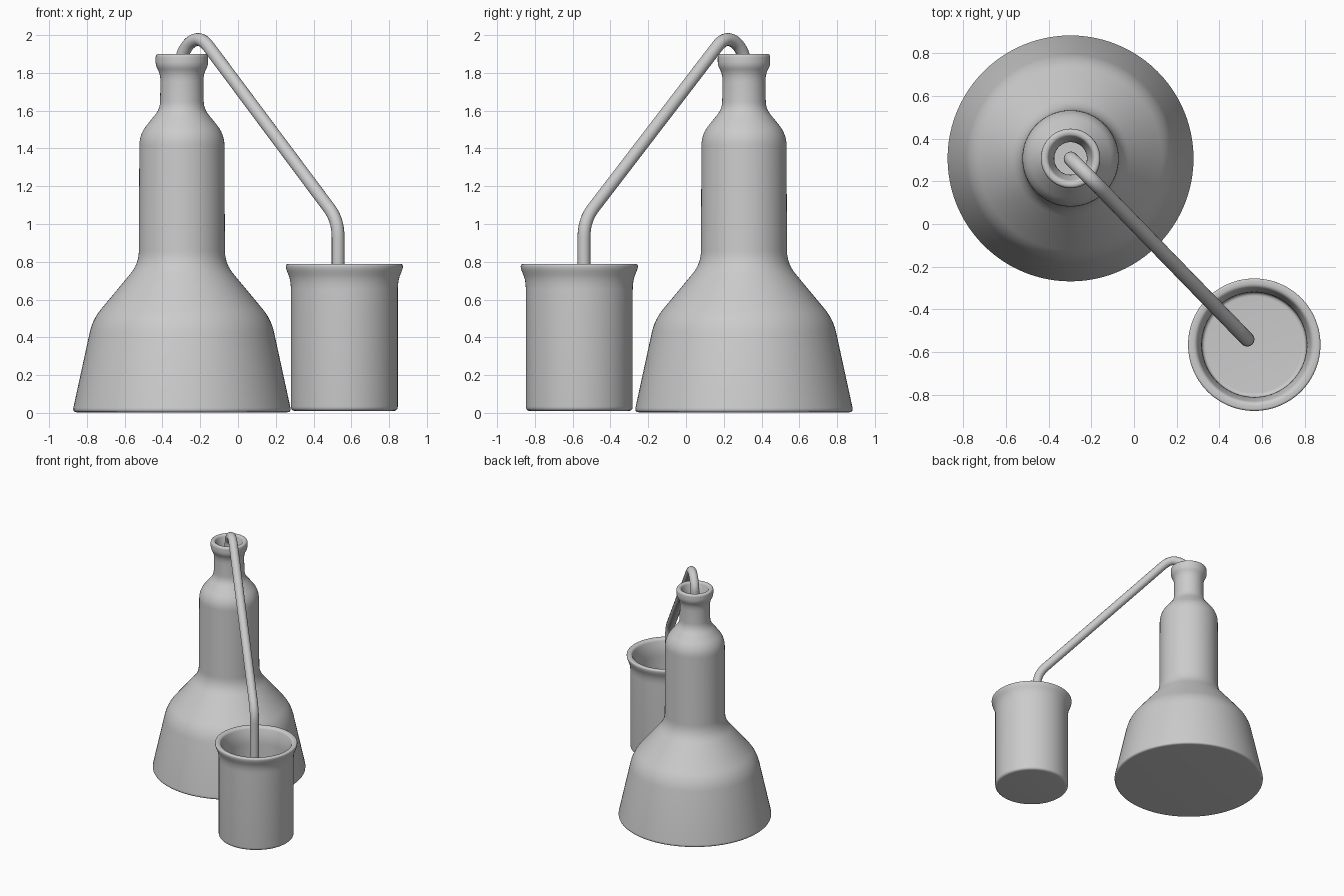
import bpy, bmesh, math
from mathutils import Vector

if "Cube" in bpy.data.objects:
    bpy.data.objects.remove(bpy.data.objects["Cube"])


def rounded(points, steps=6):
    """Round polyline corners; the last value of each point is the corner cut length."""
    pts = [Vector(p[:-1]) for p in points]
    out = [pts[0]]
    for a, b, c, p in zip(pts, pts[1:], pts[2:], points[1:]):
        cut = p[-1]
        if cut == 0:
            out.append(b)
            continue
        s = b + (a - b).normalized() * min(cut, (a - b).length * 0.49)
        e = b + (c - b).normalized() * min(cut, (c - b).length * 0.49)
        for i in range(steps + 1):
            t = i / steps
            out.append(s * (1 - t) ** 2 + b * 2 * t * (1 - t) + e * t * t)
    return out + [pts[-1]]


def lathe(name, points, x, y, sides=96):
    bm = bmesh.new()
    rings = []
    for r, z in rounded(points):
        if r < 1e-5:
            rings.append([bm.verts.new((0, 0, z))])
        else:
            rings.append([bm.verts.new((r * math.cos(2 * math.pi * i / sides),
                                        r * math.sin(2 * math.pi * i / sides), z))
                          for i in range(sides)])
    for a, b in zip(rings, rings[1:]):
        for i in range(sides):
            j = (i + 1) % sides
            loop = [a[i % len(a)], a[j % len(a)], b[j % len(b)], b[i % len(b)]]
            bm.faces.new(list(dict.fromkeys(loop)))
    bmesh.ops.recalc_face_normals(bm, faces=bm.faces)
    me = bpy.data.meshes.new(name)
    bm.to_mesh(me)
    bm.free()
    ob = bpy.data.objects.new(name, me)
    ob.location = (x, y, 0)
    bpy.context.collection.objects.link(ob)
    bpy.context.view_layer.objects.active = ob
    ob.select_set(True)
    bpy.ops.object.shade_smooth_by_angle(angle=math.radians(40))
    ob.select_set(False)


# Flask: outer wall up, over the lip, inner wall back down to the floor
lathe("flask", [
    (0, 0.003, 0), (0.58, 0.003, 0.025), (0.473, 0.495, 0.07), (0.228, 0.79, 0.07),
    (0.225, 1.475, 0.06), (0.116, 1.61, 0.04), (0.113, 1.79, 0.04),
    (0.139, 1.84, 0.02), (0.139, 1.90, 0.02), (0.106, 1.90, 0.015),
    (0.076, 1.80, 0.03), (0.078, 1.59, 0.03), (0.187, 1.455, 0.05),
    (0.19, 0.775, 0.06), (0.438, 0.475, 0.06), (0.535, 0.04, 0.02), (0, 0.04, 0)],
    -0.297, 0.307)

# Beaker: flared rim and hollow inside
lathe("beaker", [
    (0, 0.01, 0), (0.283, 0.01, 0.025), (0.283, 0.70, 0.05), (0.31, 0.765, 0.02),
    (0.31, 0.788, 0.012), (0.27, 0.788, 0.02), (0.245, 0.70, 0.05),
    (0.245, 0.05, 0.02), (0, 0.05, 0)],
    0.563, -0.565)

# Bent tube leading from the flask neck into the beaker
path = rounded([
    (-0.295, 0.305, 1.60, 0), (-0.295, 0.305, 1.90, 0.03),
    (-0.255, 0.265, 1.966, 0.05), (-0.19, 0.20, 1.985, 0.07),
    (0.53, -0.54, 1.02, 0.09), (0.53, -0.54, 0.40, 0)], 8)
cu = bpy.data.curves.new("tube", 'CURVE')
cu.dimensions = '3D'
cu.bevel_depth = 0.034
cu.bevel_resolution = 6
cu.use_fill_caps = True
sp = cu.splines.new('POLY')
sp.points.add(len(path) - 1)
for p, v in zip(sp.points, path):
    p.co = (*v, 1)
sp.use_smooth = True
bpy.context.collection.objects.link(bpy.data.objects.new("tube", cu))
